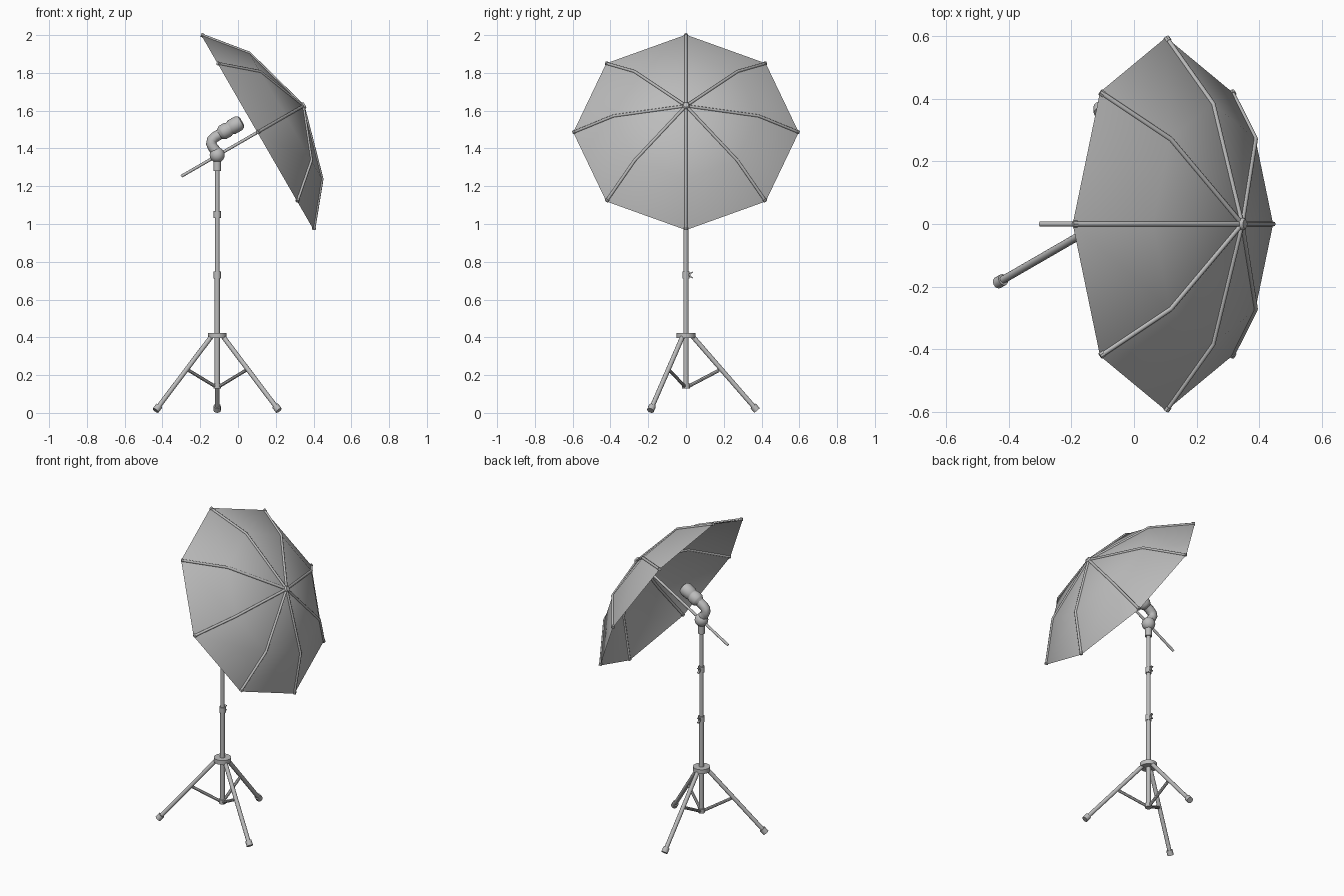
import bpy, bmesh, math
from mathutils import Vector

if "Cube" in bpy.data.objects:
    bpy.data.objects.remove(bpy.data.objects["Cube"])

grey = bpy.data.materials.new("grey")
grey.diffuse_color = (0.5, 0.5, 0.5, 1)
grey.use_nodes = True
grey.node_tree.nodes["Principled BSDF"].inputs["Base Color"].default_value = grey.diffuse_color
PX = -0.11                                   # x of the stand's pole


def finish(name, bm, angle=40):
    bmesh.ops.recalc_face_normals(bm, faces=bm.faces)
    me = bpy.data.meshes.new(name)
    bm.to_mesh(me)
    bm.free()
    ob = bpy.data.objects.new(name, me)
    bpy.context.collection.objects.link(ob)
    me.materials.append(grey)
    bpy.ops.object.select_all(action='DESELECT')
    ob.select_set(True)
    bpy.context.view_layer.objects.active = ob
    bpy.ops.object.shade_smooth_by_angle(angle=math.radians(angle))
    return ob


def lathe(name, origin, axis, profile, seg=16, angle=40):
    """Spin (radius, distance) pairs about an axis and cap the ends."""
    rot = Vector((0, 0, 1)).rotation_difference(Vector(axis).normalized())
    bm = bmesh.new()
    rings = []
    for r, h in profile:
        rings.append([bm.verts.new(Vector(origin) + rot @ Vector(
            (r * math.cos(math.tau * i / seg), r * math.sin(math.tau * i / seg), h)))
            for i in range(seg)])
    for a, b in zip(rings, rings[1:]):
        for i in range(seg):
            j = (i + 1) % seg
            bm.faces.new((a[i], a[j], b[j], b[i]))
    bm.faces.new(rings[0])
    bm.faces.new(rings[-1])
    return finish(name, bm, angle)


def rod(name, a, b, r, seg=12):
    a, b = Vector(a), Vector(b)
    return lathe(name, a, b - a, [(r, 0), (r, (b - a).length)], seg)


def tube(name, points, r):
    """Round tube through a list of points."""
    cu = bpy.data.curves.new(name, 'CURVE')
    cu.dimensions = '3D'
    cu.bevel_depth, cu.bevel_resolution, cu.use_fill_caps = r, 2, True
    sp = cu.splines.new('POLY')
    sp.points.add(len(points) - 1)
    for p, co in zip(sp.points, points):
        p.co = (*co, 1)
    ob = bpy.data.objects.new(name, cu)
    bpy.context.collection.objects.link(ob)
    cu.materials.append(grey)
    bpy.ops.object.select_all(action='DESELECT')
    ob.select_set(True)
    bpy.context.view_layer.objects.active = ob
    bpy.ops.object.convert(target='MESH')
    bpy.ops.object.shade_smooth_by_angle(angle=math.radians(50))


def box(name, centre, size, tilt=0):
    bm = bmesh.new()
    bmesh.ops.create_cube(bm, size=1)
    for v in bm.verts:
        v.co = Vector([c * s for c, s in zip(v.co, size)])
    ob = finish(name, bm, 20)
    ob.location, ob.rotation_euler.x = centre, tilt


# Telescoping pole with collars
rod("lower_pole", (PX, 0, 0.13), (PX, 0, 0.73), 0.014)
rod("middle_pole", (PX, 0, 0.73), (PX, 0, 1.05), 0.0125)
rod("upper_pole", (PX, 0, 1.05), (PX, 0, 1.30), 0.0115)
rod("tripod_hub", (PX, 0, 0.397), (PX, 0, 0.424), 0.05, 24)
rod("brace_collar", (PX, 0, 0.128), (PX, 0, 0.155), 0.02)
rod("top_collar", (PX, 0, 1.28), (PX, 0, 1.335), 0.02)

# Height clamps, each with a winged knob on the back
for z in (0.73, 1.05):
    rod("clamp", (PX, 0, z - 0.018), (PX, 0, z + 0.018), 0.019)
    rod("knob_stem", (PX, 0.01, z), (PX, 0.025, z), 0.008)
    for s in (-1, 1):
        box("knob_wing", (PX, 0.027, z + s * 0.011), (0.012, 0.018, 0.007), s * 0.45)

# Tripod legs, feet and braces
for deg in (90, 210, 330):
    c, s = math.cos(math.radians(deg)), math.sin(math.radians(deg))

    def at(r, z):
        return Vector((PX + c * r, s * r, z))
    top, foot = at(0.035, 0.405), at(0.37, 0.02)
    rod("leg", top, foot, 0.0125)
    d = (foot - top).normalized()
    rod("foot", foot - d * 0.022, foot + d * 0.01, 0.019)
    rod("brace", at(0.012, 0.14), at(0.174, 0.225), 0.009, 8)

# Swivel joint, bent neck and lamp head
ball = [(max(0.001, 0.04 * math.sin(math.pi * i / 10)), -0.04 * math.cos(math.pi * i / 10))
        for i in range(11)]
lathe("swivel_ball", (PX, 0, 1.365), (0, 0, 1), ball, 20)
tube("neck", [(-0.112, 0, 1.38), (-0.132, 0, 1.405), (-0.142, 0, 1.425), (-0.138, 0, 1.444),
              (-0.122, 0, 1.46), (-0.09, 0, 1.479)], 0.028)
AX = Vector((math.cos(math.pi / 6), 0, 0.5))          # umbrella and lamp axis
lathe("lamp_head", (-0.1, 0, 1.474), AX,
      [(0.026, 0), (0.036, 0.014), (0.04, 0.02), (0.04, 0.055), (0.036, 0.06), (0.036, 0.068),
       (0.041, 0.074), (0.041, 0.118), (0.034, 0.134), (0.02, 0.14)], 20)

# Umbrella: eight panels meeting at the apex, a rib on every seam
CEN = Vector((0.1025, 0, 1.485))
UP = Vector((-0.5, 0, math.cos(math.pi / 6)))
SIDE = Vector((0, 1, 0))


def canopy_point(i, r, h):
    a = math.tau * i / 8
    return CEN + AX * h + (UP * math.cos(a) + SIDE * math.sin(a)) * r


apex = CEN + AX * 0.28
bm = bmesh.new()
tip = bm.verts.new(apex)
mid = [bm.verts.new(canopy_point(i, 0.385, 0.173)) for i in range(8)]
rim = [bm.verts.new(canopy_point(i, 0.597, 0)) for i in range(8)]
for i in range(8):
    j = (i + 1) % 8
    bm.faces.new((tip, mid[i], mid[j]))
    bm.faces.new((mid[i], rim[i], rim[j], mid[j]))
finish("canopy", bm, 60)

for i in range(8):
    knee, end = canopy_point(i, 0.385, 0.173), canopy_point(i, 0.594, 0.002)
    tube("rib", [apex, knee, end], 0.008)
    d = (end - knee).normalized()
    rod("rib_tip", end - d * 0.012, end + d * 0.003, 0.0105, 8)

rod("umbrella_shaft", apex - AX * 0.745, apex, 0.008)
lathe("finial", apex - AX * 0.012, AX, [(0.017, 0), (0.019, 0.005), (0.019, 0.018), (0.014, 0.024)])
